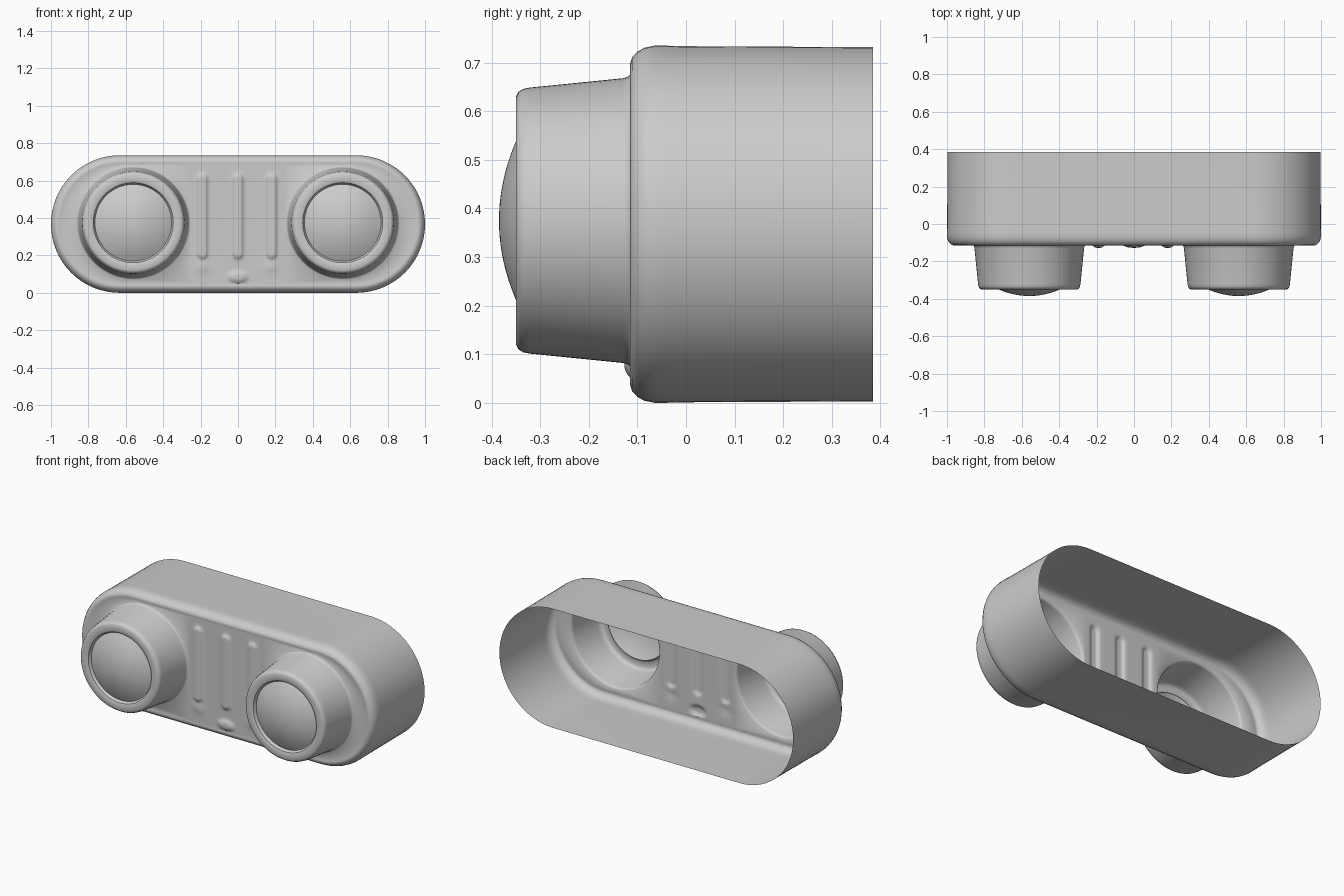
import bpy, bmesh
from math import sin, cos, pi, exp, hypot

if "Cube" in bpy.data.objects:
    bpy.data.objects.remove(bpy.data.objects["Cube"])

HALF_H, CX, CZ = 0.3675, 0.6325, 0.3675      # rounded-end outline
POD_X, POD_Z = 0.56, 0.375                   # lamp pod centre
PLATE_Y = -0.113


def strip(bm, rings, closed=True):
    """Join successive rings of vertices with quads."""
    for a, b in zip(rings, rings[1:]):
        n = len(a)
        for i in range(n if closed else n - 1):
            j = (i + 1) % n
            bm.faces.new((a[i], a[j], b[j], b[i]))


def outline(bm, inset, y, n=32):
    r = HALF_H - inset
    pts = []
    for side in (1, -1):
        for i in range(n + 1):
            t = -pi / 2 + pi * i / n
            pts.append((side * (CX + r * cos(t)), y, CZ + side * r * sin(t)))
    return [bm.verts.new(p) for p in pts]


def circle(bm, x, r, y, n=80):
    return [bm.verts.new((x + r * cos(2 * pi * i / n), y,
                          POD_Z + r * sin(2 * pi * i / n))) for i in range(n)]


def finish(bm, name, cx_limit, angle=0.7):
    # face everything outwards, away from the open back
    bm.normal_update()
    for f in bm.faces:
        c = f.calc_center_median()
        lo, hi = cx_limit
        d = (c.x - min(max(c.x, lo), hi), c.y - 0.5, c.z - CZ)
        if sum(p * q for p, q in zip(f.normal, d)) < 0:
            f.normal_flip()
    me = bpy.data.meshes.new(name)
    bm.to_mesh(me)
    bm.free()
    ob = bpy.data.objects.new(name, me)
    bpy.context.collection.objects.link(ob)
    bpy.ops.object.select_all(action='DESELECT')
    ob.select_set(True)
    bpy.context.view_layer.objects.active = ob
    bpy.ops.object.shade_smooth_by_angle(angle=angle)


def relief(x, z):
    """Height of the three ribs and the small bump below them."""
    h = 0.0
    for rx in (-0.19, 0.0, 0.18):
        d = hypot(x - rx, z - min(max(z, 0.21), 0.61))
        h = max(h, 0.014 / (1 + (d / 0.026) ** 6))
    h += 0.014 * exp(-(hypot(x / 0.05, (z - 0.085) / 0.03)) ** 4)
    h += 0.006 * sum(exp(-((x - s) / 0.04) ** 2 - ((z - 0.14) / 0.035) ** 2)
                     for s in (-0.19, 0.18))
    return h


# Housing: open-backed wall with rounded front edge
bm = bmesh.new()
wall = [(0.003, 0.385), (0.001, 0.0), (0.0, -0.04), (0.0, -0.065), (0.004, -0.085),
        (0.012, -0.1), (0.024, -0.111), (0.036, -0.115), (0.044, PLATE_Y)]
strip(bm, [outline(bm, i, y) for i, y in wall])

# Lamp pods: tapered hollow collars growing out of the front plate
collar = [(0.303, PLATE_Y), (0.297, -0.118), (0.293, -0.13), (0.274, -0.32),
          (0.271, -0.335), (0.265, -0.345), (0.255, -0.35), (0.225, -0.35),
          (0.214, -0.346), (0.205, -0.33)]
for s in (-1, 1):
    strip(bm, [circle(bm, s * POD_X, r, y) for r, y in collar])

# Centre panel with pressed ribs
NX, NZ, X0, Z0, Z1 = 100, 90, 0.25, 0.05, 0.685
rows = []
for k in range(NZ + 1):
    row = []
    for i in range(NX + 1):
        x, z = -X0 + 2 * X0 * i / NX, Z0 + (Z1 - Z0) * k / NZ
        edge = i in (0, NX) or k in (0, NZ)
        row.append(bm.verts.new((x, PLATE_Y - (0 if edge else relief(x, z)), z)))
    rows.append(row)
strip(bm, rows, closed=False)

# Flat front plate between housing edge, pods and centre panel
edges = [e for e in bm.edges if e.is_boundary
         and all(abs(v.co.y - PLATE_Y) < 1e-5 for v in e.verts)]
bmesh.ops.triangle_fill(bm, edges=edges, use_beauty=True, normal=(0, -1, 0))
finish(bm, "housing", (-CX, CX))

# Domed lenses
for s, side in ((-1, "left"), (1, "right")):
    bm = bmesh.new()
    radii = [0.205 * (1 - k / 12) for k in range(12)]
    rings = [circle(bm, s * POD_X, r, -0.385 + 0.055 * (r / 0.205) ** 2) for r in radii]
    strip(bm, rings)
    bm.faces.new(rings[-1])
    finish(bm, "lens_" + side, (s * POD_X, s * POD_X))
